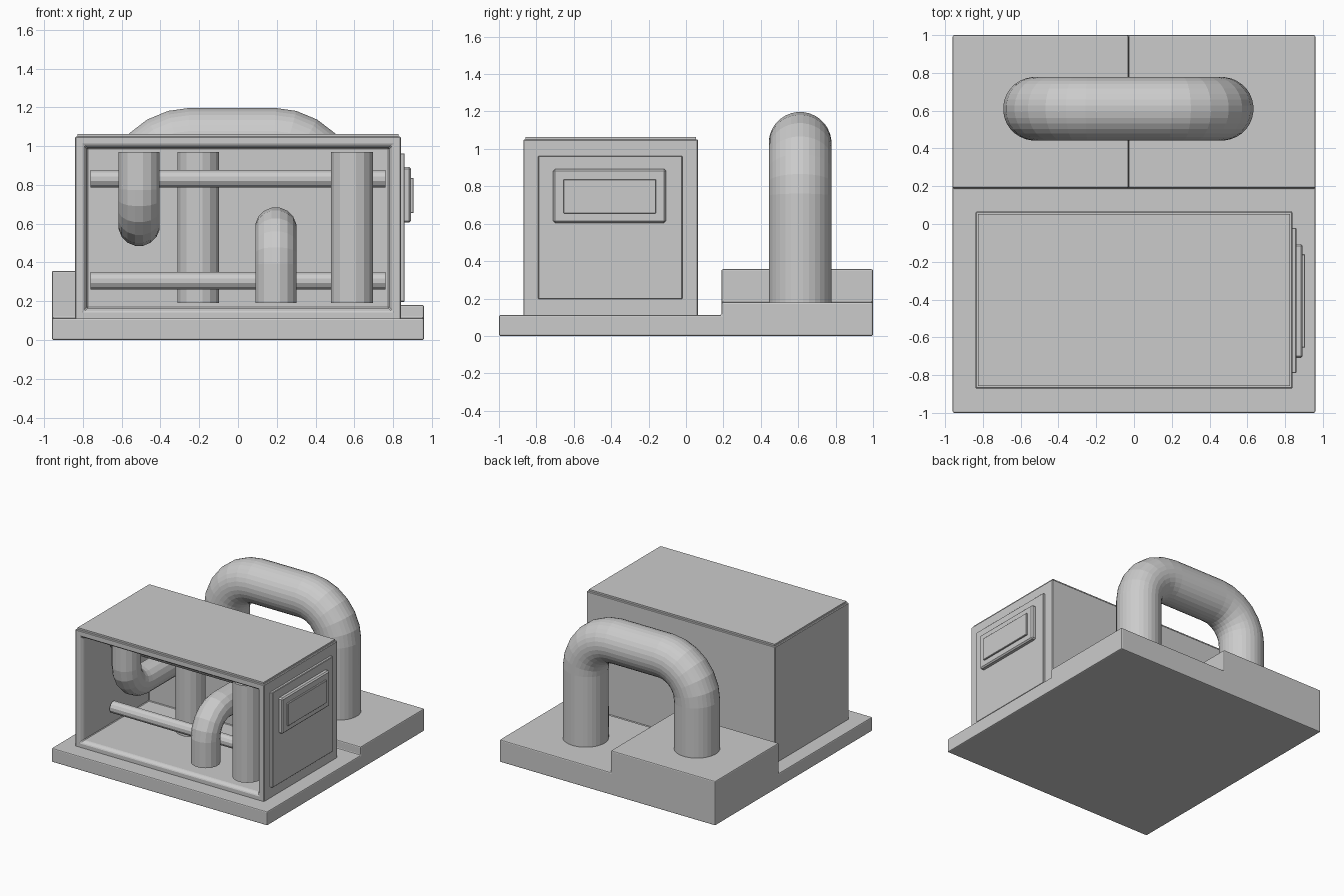
import bpy, bmesh, math
from mathutils import Vector

if "Cube" in bpy.data.objects:
    bpy.data.objects.remove(bpy.data.objects["Cube"])

grey = bpy.data.materials.new("plain_grey")
grey.diffuse_color = (0.6, 0.6, 0.6, 1)
grey.use_nodes = True
grey.node_tree.nodes["Principled BSDF"].inputs["Base Color"].default_value = grey.diffuse_color


def make(name, bm):
    bmesh.ops.recalc_face_normals(bm, faces=bm.faces)
    me = bpy.data.meshes.new(name)
    bm.to_mesh(me)
    bm.free()
    me.materials.append(grey)
    ob = bpy.data.objects.new(name, me)
    bpy.context.collection.objects.link(ob)
    return ob


def box_bm(lo, hi):
    bm = bmesh.new()
    bmesh.ops.create_cube(bm, size=1)
    for v in bm.verts:
        v.co = [lo[i] + (v.co[i] + 0.5) * (hi[i] - lo[i]) for i in range(3)]
    return bm


def box(name, lo, hi, bevel=0.0):
    ob = make(name, box_bm(lo, hi))
    if bevel:
        add_bevel(ob, bevel)
    return ob


def add_bevel(ob, width, segments=1):
    m = ob.modifiers.new("bevel", 'BEVEL')
    m.width = width
    m.segments = segments
    m.limit_method = 'ANGLE'


def rounded(points, radius, steps):
    """Replace the inner corners of a path with arcs."""
    pts = [Vector(p) for p in points]
    out = [pts[0]]
    for a, b, c in zip(pts, pts[1:], pts[2:]):
        u, w = (a - b).normalized(), (c - b).normalized()
        centre = b + (u + w) * radius
        for i in range(steps + 1):
            t = math.pi / 2 * i / steps
            out.append(centre - w * radius * math.cos(t) - u * radius * math.sin(t))
    return out + [pts[-1]]


def pipe(name, path, r, sides, normal):
    """Sweep a circle along a flat path lying in the plane of the normal."""
    n = Vector(normal)
    bm = bmesh.new()
    rings = []
    for i, p in enumerate(path):
        t = Vector((0, 0, 0))
        if i > 0:
            t += (p - path[i - 1]).normalized()
        if i < len(path) - 1:
            t += (path[i + 1] - p).normalized()
        side = n.cross(t.normalized())
        rings.append([bm.verts.new(p + r * (n * math.cos(a) + side * math.sin(a)))
                      for a in (2 * math.pi * (k + 0.5) / sides for k in range(sides))])
    for a, b in zip(rings, rings[1:]):
        for k in range(sides):
            j = (k + 1) % sides
            bm.faces.new((a[k], a[j], b[j], b[k]))
    bm.faces.new(rings[0])
    bm.faces.new(rings[-1])
    return make(name, bm)


# stepped base: one block with the low front and the lower right rear cut away
base = box("stepped_base", (-0.96, -1, 0), (0.96, 1, 0.357))
cutters = [box("front_cutter", (-1.2, -1.2, 0.112), (1.2, 0.19, 0.6)),
           box("rear_cutter", (-0.03, 0.0, 0.18), (1.2, 1.2, 0.7))]
bpy.context.view_layer.objects.active = base
for c in cutters:
    m = base.modifiers.new("cut", 'BOOLEAN')
    m.operation = 'DIFFERENCE'
    m.solver = 'EXACT'
    m.object = c
    bpy.ops.object.modifier_apply(modifier=m.name)
for c in cutters:
    bpy.data.objects.remove(c)
add_bevel(base, 0.008, 2)

# housing with a chamfered opening and a hollow interior
bm = box_bm((-0.84, -0.87, 0.105), (0.84, 0.065, 1.05))
bm.faces.ensure_lookup_table()
bmesh.ops.recalc_face_normals(bm, faces=bm.faces)
front = min(bm.faces, key=lambda f: f.calc_center_median().y)
bmesh.ops.inset_region(bm, faces=[front], thickness=0.06)
bmesh.ops.inset_region(bm, faces=[front], thickness=0.025)
for v in front.verts:
    v.co.y += 0.025
back = bmesh.ops.extrude_discrete_faces(bm, faces=[front])["faces"][0]
for v in back.verts:
    v.co.y = -0.02
add_bevel(make("housing", bm), 0.005)
box("housing_lid", (-0.827, -0.858, 1.04), (0.827, 0.053, 1.063))

# stacked panels on the right side
box("side_panel", (0.82, -0.79, 0.197), (0.86, -0.02, 0.963), 0.004)
box("side_plate", (0.82, -0.71, 0.605), (0.893, -0.107, 0.892), 0.01)
box("side_plate_centre", (0.82, -0.655, 0.655), (0.906, -0.16, 0.837), 0.003)

# horizontal rods and upright pipes inside the housing
for label, z in (("lower", 0.306), ("upper", 0.832)):
    pipe(label + "_rod", [Vector((-0.76, -0.5, z)), Vector((0.76, -0.5, z))], 0.047, 12, (0, 1, 0))
for label, x, y in (("left", -0.205, -0.31), ("right", 0.588, -0.72)):
    pipe(label + "_upright", [Vector((x, y, 0.19)), Vector((x, y, 0.97))], 0.11, 16, (1, 0, 0))

# elbow pipes that turn back into the rear wall
for label, x, z0, z1 in (("hanging", -0.51, 0.97, 0.592), ("standing", 0.195, 0.19, 0.577)):
    path = rounded([(x, -0.69, z0), (x, -0.69, z1), (x, -0.01, z1)], 0.19, 5)
    pipe(label + "_elbow", path, 0.108, 16, (1, 0, 0))

# large arched pipe over the rear of the base
arch = rounded([(-0.525, 0.61, 0.3), (-0.525, 0.61, 1.03), (0.465, 0.61, 1.03), (0.465, 0.61, 0.15)], 0.28, 6)
pipe("arched_pipe", arch, 0.168, 32, (0, 1, 0))
